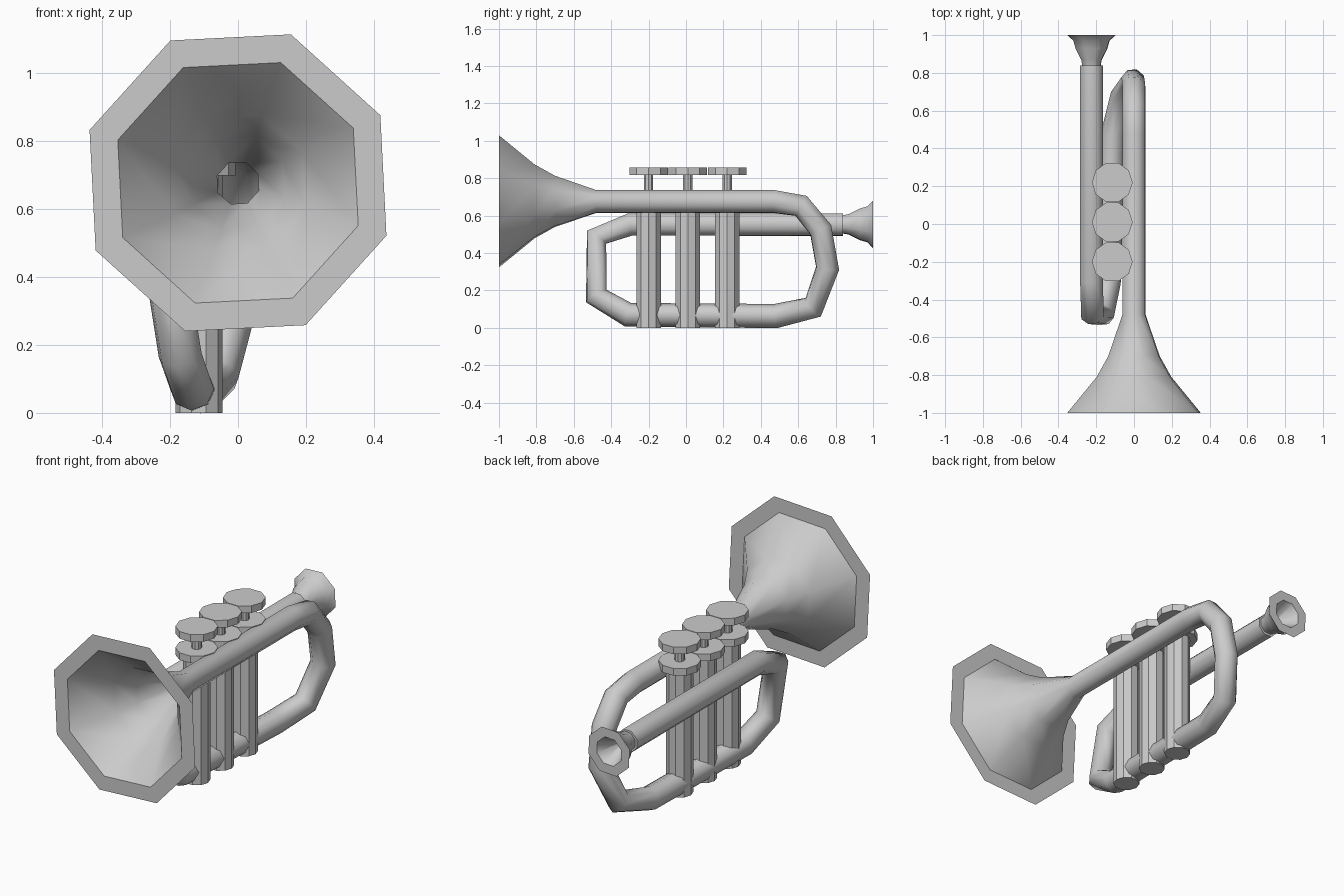
import bpy, bmesh, math
from mathutils import Vector, Matrix

if "Cube" in bpy.data.objects:
    bpy.data.objects.remove(bpy.data.objects["Cube"])

TWIST = math.radians(25.4)
SIDES = 8


def finish(name, bm, angle=None):
    bmesh.ops.recalc_face_normals(bm, faces=bm.faces)
    me = bpy.data.meshes.new(name)
    bm.to_mesh(me)
    bm.free()
    ob = bpy.data.objects.new(name, me)
    bpy.context.collection.objects.link(ob)
    if angle:
        bpy.ops.object.select_all(action='DESELECT')
        ob.select_set(True)
        bpy.context.view_layer.objects.active = ob
        bpy.ops.object.shade_smooth_by_angle(angle=math.radians(angle))
    return ob


def bridge(bm, rings):
    for a, b in zip(rings, rings[1:]):
        for i in range(len(a)):
            j = (i + 1) % len(a)
            bm.faces.new((a[i], a[j], b[j], b[i]))


def ring(bm, c, u, v, r):
    angles = [TWIST + 2 * math.pi * i / SIDES for i in range(SIDES)]
    return [bm.verts.new(c + r * (u * math.cos(a) + v * math.sin(a))) for a in angles]


def sweep(name, path):
    """Tube through (x, y, z, radius) points, closed at its far end."""
    bm = bmesh.new()
    pts = [Vector(p[:3]) for p in path]
    u, v, t = Vector((1, 0, 0)), Vector((0, 0, 1)), Vector((0, 1, 0))
    rings = []
    for i, p in enumerate(pts):
        before = (p - pts[i - 1]).normalized() if i else Vector()
        after = (pts[i + 1] - p).normalized() if i + 1 < len(pts) else Vector()
        new = (before + after).normalized()
        q = t.rotation_difference(new)
        u, v, t = q @ u, q @ v, new
        rings.append(ring(bm, p, u, v, path[i][3]))
    bridge(bm, rings)
    bm.faces.new(rings[-1])
    return finish(name, bm, 75)


def lathe(name, x, z, profile, angle=None):
    """Turned shape along y from (y, radius) points."""
    bm = bmesh.new()
    bridge(bm, [ring(bm, Vector((x, y, z)), Vector((1, 0, 0)), Vector((0, 0, 1)), r)
                for y, r in profile])
    return finish(name, bm, angle)


def cylinder(name, x, y, z0, z1, r, sides=10):
    bm = bmesh.new()
    m = Matrix.Translation((x, y, (z0 + z1) / 2)) @ Matrix.Rotation(math.pi / sides, 4, 'Z')
    bmesh.ops.create_cone(bm, cap_ends=True, segments=sides, radius1=r, radius2=r,
                          depth=z1 - z0, matrix=m)
    return finish(name, bm)


# Bell and the continuous wound tube, ending in the lead pipe
R = 0.065
sweep("bell_and_tubing", [
    (0, -1, 0.676, 0.375), (0, -0.81, 0.676, 0.21), (0, -0.7, 0.676, 0.145),
    (0, -0.48, 0.675, R), (0, 0.47, 0.675, R),
    (0, 0.615, 0.652, R), (0, 0.72, 0.525, R), (-0.005, 0.757, 0.318, R),
    (-0.06, 0.68, 0.11, R), (-0.11, 0.48, 0.063, R),
    (-0.135, -0.31, 0.07, R), (-0.17, -0.48, 0.17, R),
    (-0.22, -0.478, 0.485, R), (-0.225, -0.30, 0.552, R), (-0.225, 0.84, 0.552, R)])

# Flat bell rim
lathe("bell_rim", 0, 0.676, [(-1, 0.375), (-1, 0.463)])

# Mouthpiece with funnel-shaped cup
lathe("mouthpiece", -0.225, 0.553, [
    (0.83, 0.05), (0.87, 0.058), (0.93, 0.09), (0.97, 0.102), (1.0, 0.135),
    (1.0, 0.08), (0.88, 0.015)], 50)

# Three valves: casing, collar, stem and finger button
for i, y in enumerate((-0.2, 0.01, 0.22), 1):
    cylinder(f"valve_casing_{i}", -0.115, y, 0, 0.71, 0.069)
    cylinder(f"valve_collar_{i}", -0.115, y, 0.698, 0.738, 0.108)
    cylinder(f"valve_stem_{i}", -0.115, y, 0.735, 0.82, 0.026)
    cylinder(f"valve_button_{i}", -0.115, y, 0.817, 0.857, 0.108)
